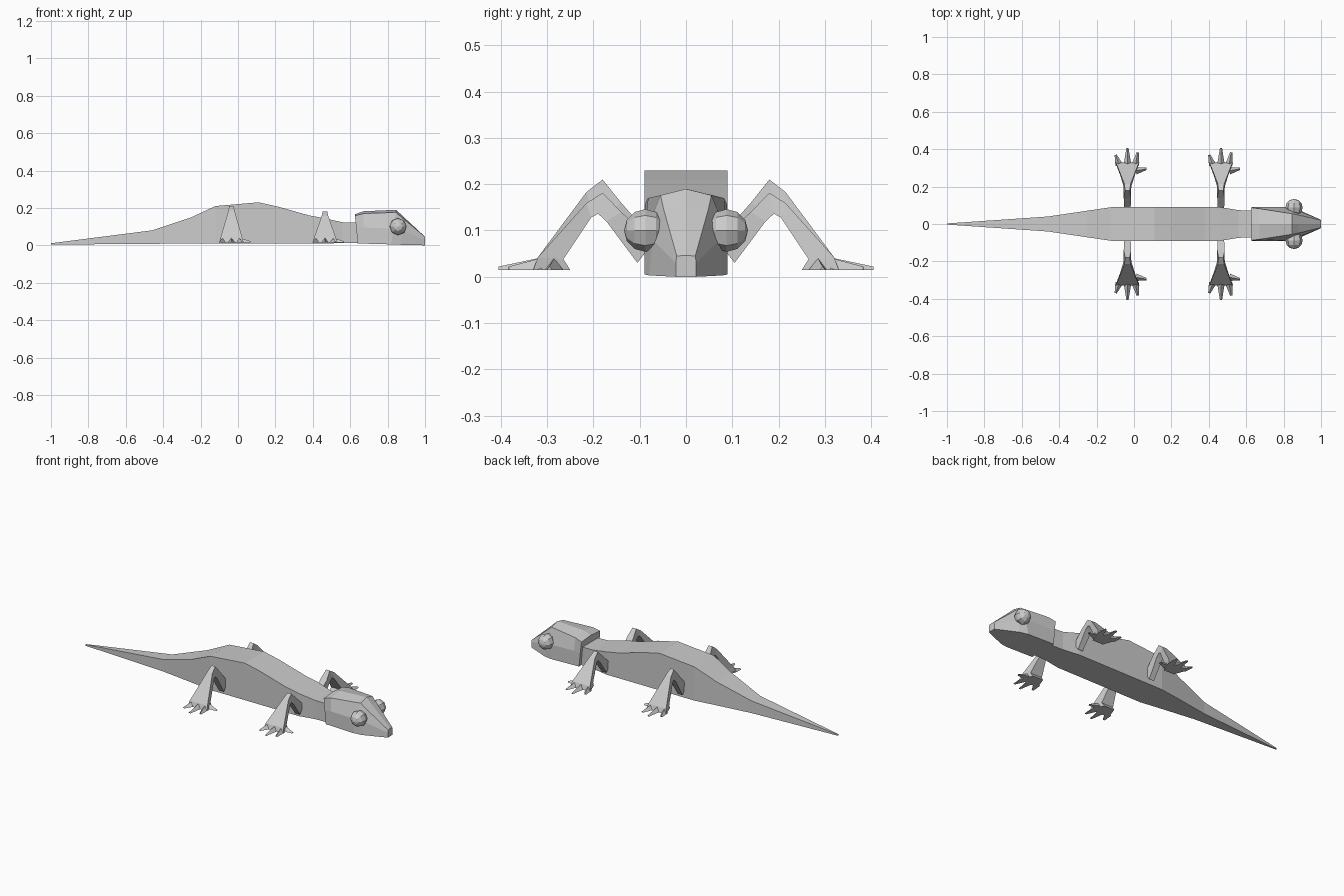
import bpy, bmesh
from mathutils import Vector

if "Cube" in bpy.data.objects:
    bpy.data.objects.remove(bpy.data.objects["Cube"])


def make(name, bm):
    bmesh.ops.recalc_face_normals(bm, faces=bm.faces)
    me = bpy.data.meshes.new(name)
    bm.to_mesh(me)
    bm.free()
    ob = bpy.data.objects.new(name, me)
    bpy.context.collection.objects.link(ob)
    return ob


def loft(bm, rings):
    """Skin a list of equal-length point rings and cap both ends."""
    vs = [[bm.verts.new(p) for p in r] for r in rings]
    n = len(vs[0])
    for a, b in zip(vs, vs[1:]):
        for i in range(n):
            j = (i + 1) % n
            bm.faces.new((a[i], a[j], b[j], b[i]))
    bm.faces.new(vs[0])
    bm.faces.new(vs[-1])


# Body and tail: box sections (x, half width, bottom z, top z)
body = [(-1, .003, .004, .011), (-.46, .04, .008, .08), (-.25, .071, .01, .15),
        (-.12, .09, .01, .21), (.11, .09, .01, .23), (.21, .09, .01, .208),
        (.38, .09, .01, .16), (.46, .09, .01, .145), (.56, .074, .012, .123),
        (.66, .07, .012, .12)]
bm = bmesh.new()
loft(bm, [[(x, -w, b), (x, w, b), (x, w, t), (x, -w, t)] for x, w, b, t in body])
make("body_and_tail", bm)

# Head: sections of bottom, cheek and brow corners plus a crown point
# (x bottom, x top, bottom w, z, cheek w, z, brow w, z, crown z)
head = [(.64, .625, .09, .01, .09, .09, .088, .158, .166),
        (.675, .67, .09, .009, .09, .095, .082, .17, .182),
        (.82, .845, .09, .005, .09, .09, .055, .176, .19),
        (.87, .88, .08, .003, .072, .08, .048, .145, .157),
        (1, 1, .022, 0, .022, .03, .02, .045, .046)]
rings = []
for xb, xt, w0, z0, w1, z1, w2, z2, zc in head:
    xm = (xb + xt) / 2
    rings.append([(xb, -w0, z0), (xb, w0, z0), (xm, w1, z1), (xt, w2, z2),
                  (xt, 0, zc), (xt, -w2, z2), (xm, -w1, z1)])
bm = bmesh.new()
loft(bm, rings)
make("head", bm)

# Leg sections: inner (y, z, half width), outer (y, z, half width)
leg = [(.105, .03, .016, .07, .08, .016),
       (.172, .135, .02, .14, .16, .02),
       (.19, .155, .02, .18, .21, .012),
       (.205, .145, .022, .215, .183, .017),
       (.265, .038, .04, .32, .042, .058),
       (.25, .015, .035, .33, .015, .065)]
# Toes: base (x, y), tip (x, y)
toes = [((-.045, .315), (-.063, .37)), ((0, .32), (0, .405)),
        ((.042, .315), (.055, .383)), ((.045, .285), (.102, .295))]


def build_leg(name, x, s, zscale):
    def pt(px, y, z):
        if z > .05:
            z = .05 + (z - .05) * zscale
        return (x + px, s * y, z)
    bm = bmesh.new()
    loft(bm, [[pt(-wi, yi, zi), pt(wi, yi, zi), pt(wo, yo, zo), pt(-wo, yo, zo)]
              for yi, zi, wi, yo, zo, wo in leg])
    for a, b in toes:
        a, b = Vector(a), Vector(b)
        d = (b - a).normalized()
        side = Vector((-d.y, d.x))
        ring = []
        for p, w, h in ((a, .02, .04), (b, .006, .022)):
            l, r = p + side * w, p - side * w
            ring.append([pt(l.x, l.y, .015), pt(r.x, r.y, .015), pt(p.x, p.y, h)])
        loft(bm, ring)
    make(name, bm)


for s, label in ((-1, "right"), (1, "left")):
    build_leg("hind_leg_" + label, -.035, s, 1)
    build_leg("front_leg_" + label, .465, s, .82)
    # Eyes: faceted low-poly balls
    bpy.ops.mesh.primitive_uv_sphere_add(segments=8, ring_count=6, radius=.046,
                                         location=(.856, s * .088, .1))
    bpy.context.object.name = "eye_" + label
    bpy.context.object.rotation_euler = (1.5708, 0, 0)
